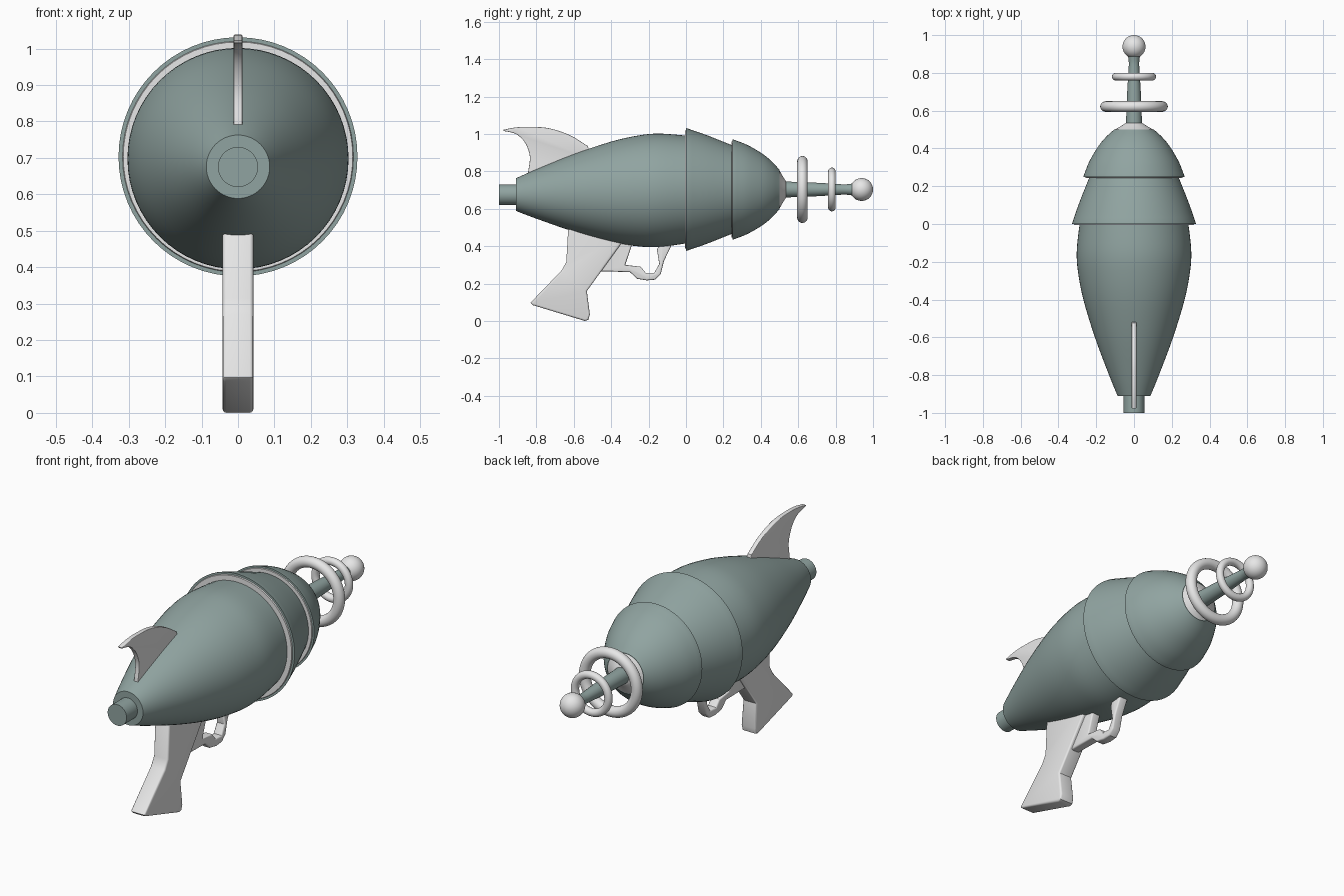
import bpy, bmesh, math
from mathutils import Vector

if "Cube" in bpy.data.objects:
    bpy.data.objects.remove(bpy.data.objects["Cube"])


def material(name, rgb):
    m = bpy.data.materials.new(name)
    m.diffuse_color = (*rgb, 1)
    m.use_nodes = True
    m.node_tree.nodes["Principled BSDF"].inputs["Base Color"].default_value = m.diffuse_color
    return m


TEAL = material("grey teal", (0.28, 0.37, 0.355))
WHITE = material("off white", (0.8, 0.8, 0.8))
AXIS = 0.703


def finish(name, bm, mats, angle=35):
    bmesh.ops.recalc_face_normals(bm, faces=bm.faces)
    me = bpy.data.meshes.new(name)
    bm.to_mesh(me)
    bm.free()
    ob = bpy.data.objects.new(name, me)
    bpy.context.collection.objects.link(ob)
    for m in mats:
        me.materials.append(m)
    bpy.ops.object.select_all(action='DESELECT')
    ob.select_set(True)
    bpy.context.view_layer.objects.active = ob
    bpy.ops.object.shade_smooth_by_angle(angle=math.radians(angle))
    return ob


def smooth(points, steps=4):
    """Catmull-Rom curve through the points."""
    p = [Vector(q) for q in points]
    p = [2 * p[0] - p[1]] + p + [2 * p[-1] - p[-2]]
    out = []
    for a, b, c, d in zip(p, p[1:], p[2:], p[3:]):
        for i in range(steps):
            t = i / steps
            out.append(0.5 * (2 * b + (c - a) * t + (2 * a - 5 * b + 4 * c - d) * t * t
                              + (3 * b - a - 3 * c + d) * t ** 3))
    return [tuple(v) for v in out] + [tuple(points[-1])]


def lathe(name, profile, centre=lambda y: AXIS, white=(), mats=(TEAL, WHITE), seg=64):
    """Revolve (y, radius) points about the y axis; `white` lists white bands."""
    bm = bmesh.new()
    rings = [[bm.verts.new((r * math.cos(2 * math.pi * i / seg), y,
                            centre(y) + r * math.sin(2 * math.pi * i / seg)))
              for i in range(seg)] for y, r in profile]
    for k, (a, b) in enumerate(zip(rings, rings[1:])):
        for i in range(seg):
            j = (i + 1) % seg
            bm.faces.new((a[i], a[j], b[j], b[i])).material_index = int(k in white)
    bm.faces.new(rings[0])
    bm.faces.new(rings[-1])
    return finish(name, bm, mats)


def plate(name, outline, half, bevel, mat):
    """Extrude a (y, z) outline across x, with rounded edges."""
    bm = bmesh.new()
    face = bm.faces.new([bm.verts.new((-half, y, z)) for y, z in outline])
    ext = bmesh.ops.extrude_face_region(bm, geom=[face])
    bmesh.ops.translate(bm, vec=(2 * half, 0, 0),
                        verts=[v for v in ext["geom"] if isinstance(v, bmesh.types.BMVert)])
    bmesh.ops.recalc_face_normals(bm, faces=bm.faces)
    rim = [e for e in bm.edges if abs(e.verts[0].co.x - e.verts[1].co.x) < 1e-6]
    if bevel:
        bmesh.ops.bevel(bm, geom=rim, offset=bevel, segments=3, profile=0.5, affect='EDGES')
    return finish(name, bm, [mat])


def ring(name, y, major, minor):
    bpy.ops.mesh.primitive_torus_add(major_radius=major, minor_radius=minor, major_segments=64,
                                     minor_segments=20, location=(0, y, AXIS),
                                     rotation=(math.pi / 2, 0, 0))
    ob = bpy.context.object
    ob.name = name
    ob.data.materials.append(WHITE)
    bpy.ops.object.shade_smooth()


# Rear body, its axis dropping slightly towards the tail
def tail_axis(y):
    return AXIS + 0.03 * y


lathe("rear_body", smooth([(-0.91, 0.087), (-0.8, 0.132), (-0.6, 0.207), (-0.4, 0.268),
                           (-0.25, 0.297), (-0.14, 0.303), (0.0, 0.288), (0.02, 0.284)]), tail_axis)
lathe("tail_tube", [(-1.0, 0.055), (-0.88, 0.055)], lambda y: 0.675)

# Two overlapping nose cones with white rear lips
lathe("middle_cone", [(-0.006, 0.27), (-0.006, 0.315), (0.0, 0.317), (0.0, 0.328)]
      + smooth([(0.006, 0.327), (0.12, 0.287), (0.27, 0.227)]), white=(0, 1))
lathe("nose_cone", [(0.244, 0.2), (0.244, 0.256), (0.248, 0.258), (0.248, 0.268)]
      + smooth([(0.254, 0.267), (0.33, 0.237), (0.41, 0.19), (0.46, 0.149), (0.5, 0.105)]),
      white=(0, 1))
lathe("nose_cap", smooth([(0.498, 0.105), (0.515, 0.075), (0.535, 0.043)]), mats=(WHITE,))

# Barrel rod, rings and ball tip
lathe("barrel_rod", smooth([(0.52, 0.043), (0.7, 0.036), (0.83, 0.028), (0.87, 0.029),
                            (0.91, 0.036)]), seg=32)
ring("large_barrel_ring", 0.622, 0.151, 0.028)
ring("small_barrel_ring", 0.78, 0.097, 0.02)
bpy.ops.mesh.primitive_uv_sphere_add(segments=40, ring_count=24, radius=0.061,
                                     location=(0, 0.939, AXIS), rotation=(math.pi / 2, 0, 0))
ball = bpy.context.object
ball.name = "ball_tip"
ball.data.materials.append(WHITE)
bpy.ops.object.shade_smooth()

# Swept top fin
fin = smooth([(-0.978, 1.022), (-0.91, 1.035), (-0.83, 1.038), (-0.73, 1.03), (-0.62, 0.993),
              (-0.525, 0.935)])
fin += [(-0.5, 0.86), (-0.84, 0.72)]
fin += smooth([(-0.845, 0.79), (-0.835, 0.88), (-0.862, 0.955), (-0.91, 1.0), (-0.975, 1.016)])
plate("top_fin", fin, 0.012, 0.003, WHITE)

# Grip and trigger guard
plate("grip", [(-0.6, 0.53), (-0.63, 0.49), (-0.64, 0.315), (-0.665, 0.27), (-0.832, 0.097),
               (-0.82, 0.085), (-0.54, 0.0), (-0.522, 0.006), (-0.514, 0.035), (-0.53, 0.16),
               (-0.345, 0.415), (-0.32, 0.48)], 0.042, 0.01, WHITE)
plate("trigger_guard", [(-0.46, 0.265), (-0.30, 0.262), (-0.262, 0.226), (-0.21, 0.217),
                        (-0.165, 0.221), (-0.135, 0.25), (-0.118, 0.32), (-0.08, 0.40),
                        (-0.08, 0.45), (-0.13, 0.45), (-0.155, 0.38), (-0.143, 0.305),
                        (-0.17, 0.257), (-0.215, 0.257), (-0.242, 0.29), (-0.325, 0.30),
                        (-0.29, 0.405), (-0.28, 0.45), (-0.40, 0.45)], 0.025, 0.008, WHITE)
